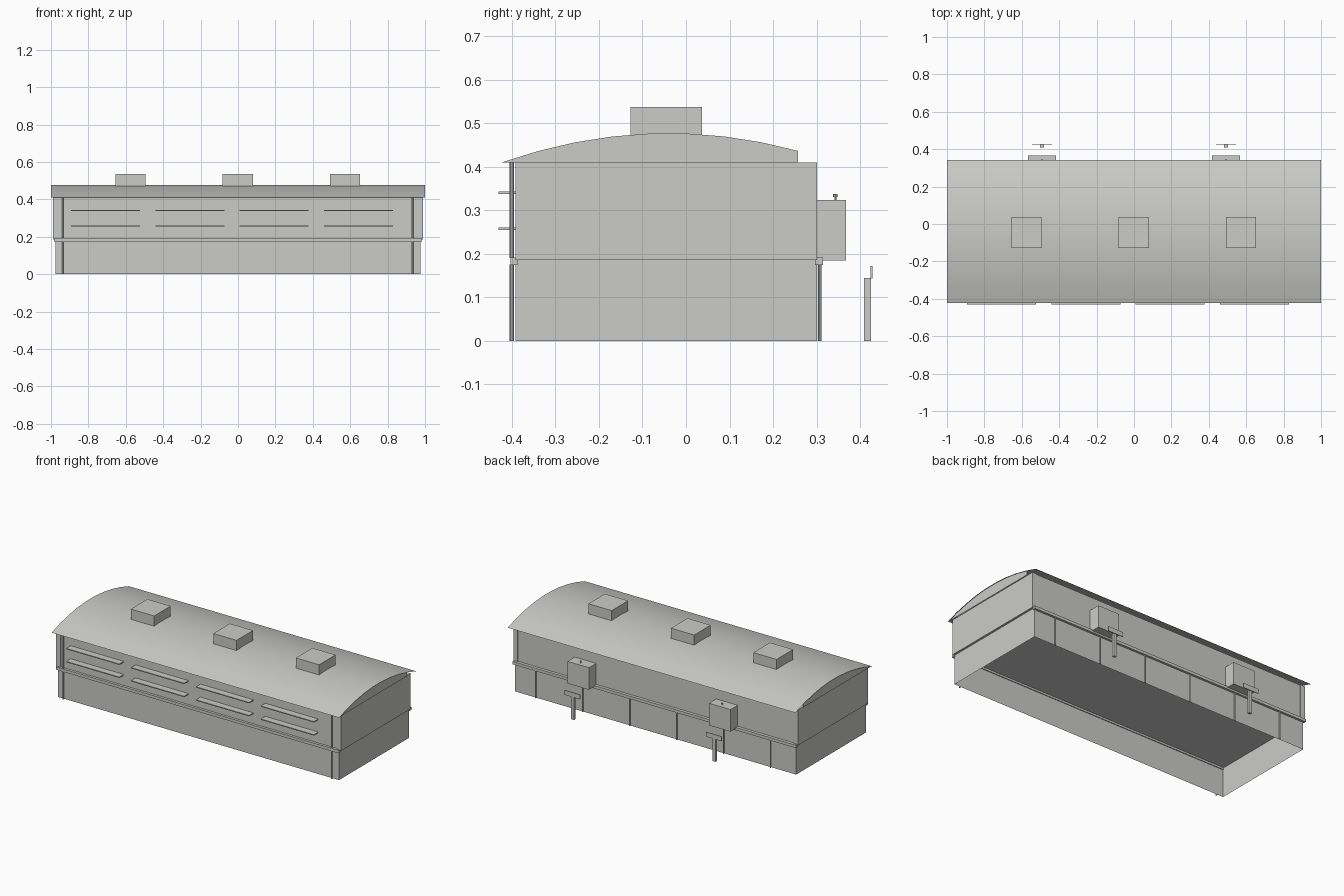
import bpy, bmesh, math

if "Cube" in bpy.data.objects:
    bpy.data.objects.remove(bpy.data.objects["Cube"])

grey = bpy.data.materials.new("plain_grey")
grey.diffuse_color = (0.6, 0.6, 0.59, 1)
grey.use_nodes = True
grey.node_tree.nodes["Principled BSDF"].inputs["Base Color"].default_value = grey.diffuse_color


def finish(name, bm):
    me = bpy.data.meshes.new(name)
    bm.to_mesh(me)
    bm.free()
    me.materials.append(grey)
    ob = bpy.data.objects.new(name, me)
    bpy.context.collection.objects.link(ob)
    return ob


def box(name, x0, x1, y0, y1, z0, z1, open_bottom=False):
    bm = bmesh.new()
    bmesh.ops.create_cube(bm, size=1)
    for v in bm.verts:
        v.co = (x1 if v.co.x > 0 else x0, y1 if v.co.y > 0 else y0,
                z1 if v.co.z > 0 else z0)
    if open_bottom:
        bm.normal_update()
        low = [f for f in bm.faces if f.normal.z < -0.5]
        bmesh.ops.delete(bm, geom=low, context='FACES_ONLY')
    return finish(name, bm)


def pipe(name, x, y, z0, z1, r, sides=8):
    bm = bmesh.new()
    bmesh.ops.create_cone(bm, cap_ends=True, segments=sides,
                          radius1=r, radius2=r, depth=z1 - z0)
    bmesh.ops.translate(bm, verts=bm.verts, vec=(x, y, (z0 + z1) / 2))
    return finish(name, bm)


# Hollow lower storey, open underneath
box("lower_storey", -0.977, 0.977, -0.392, 0.301, 0, 0.186, True)

# Upper storey with slightly recessed long walls between end walls
box("upper_storey", -0.96, 0.96, -0.387, 0.296, 0.186, 0.41)
for side, a, b in (("left", -0.99, -0.96), ("right", 0.96, 0.99)):
    box(side + "_end_wall", a, b, -0.392, 0.301, 0.186, 0.41)

# Ledges between storeys
box("front_ledge", -0.985, 0.985, -0.403, -0.387, 0.174, 0.192)
box("back_ledge", -0.985, 0.985, 0.296, 0.315, 0.174, 0.192)

# Thin arched roof sheet
N, Y0, Y1 = 9, -0.423, 0.342
mid, half = (Y0 + Y1) / 2, (Y1 - Y0) / 2
arc = []
for i in range(N + 1):
    y = Y0 + (Y1 - Y0) * i / N
    arc.append((y, 0.41 + 0.067 * (1 - ((y - mid) / half) ** 2)))
bm = bmesh.new()
rows = [[bm.verts.new((x, y, z)) for y, z in arc] for x in (-1, 1)]
for i in range(N):
    f = bm.faces.new((rows[0][i], rows[1][i], rows[1][i + 1], rows[0][i + 1]))
    f.smooth = True
finish("arched_roof", bm)

# Gable infill under the roof ends, stopping short at the back
for side, x in (("left", -0.995), ("right", 0.995)):
    pts = arc[:-1] + [(arc[-2][0], 0.41)]
    if x < 0:
        pts = pts[::-1]
    else:
        pts = pts[:]
    bm = bmesh.new()
    f = bm.faces.new([bm.verts.new((x, y, z)) for y, z in pts])
    bm.normal_update()
    if f.normal.x * x < 0:
        f.normal_flip()
    finish(side + "_gable", bm)

# Roof vents
for i, x in enumerate((-0.575, -0.002, 0.572)):
    box(f"roof_vent_{i + 1}", x - 0.081, x + 0.081, -0.127, 0.037, 0.468, 0.537)

# Front louvre slats, two rows of four
for i in range(4):
    x = -0.893 + 0.451 * i
    for row, z in (("low", 0.258), ("high", 0.34)):
        box(f"{row}_slat_{i + 1}", x, x + 0.369, -0.43, -0.387, z - 0.003, z + 0.003)

# Front downpipes, broken by the ledge
for side, x in (("left", -0.935), ("right", 0.932)):
    pipe(side + "_downpipe_low", x, -0.4, 0, 0.176, 0.005)
    pipe(side + "_downpipe_high", x, -0.4, 0.19, 0.41, 0.005)

# Back wall pipes
for i in range(6):
    pipe(f"back_pipe_{i + 1}", 0.83 - 0.3266 * i, 0.307, 0, 0.176, 0.004)

# Wall cabinets with a small knob, and T-shaped posts behind
for side, x in (("left", -0.492), ("right", 0.492)):
    box(side + "_cabinet", x - 0.075, x + 0.075, 0.296, 0.367, 0.185, 0.324)
    pipe(side + "_cabinet_stem", x, 0.343, 0.322, 0.332, 0.0025)
    pipe(side + "_cabinet_knob", x, 0.343, 0.330, 0.337, 0.005)
    box(side + "_post", x - 0.01, x + 0.01, 0.409, 0.4245, 0, 0.145)
    box(side + "_post_plate", x - 0.054, x + 0.054, 0.424, 0.428, 0.143, 0.172)
